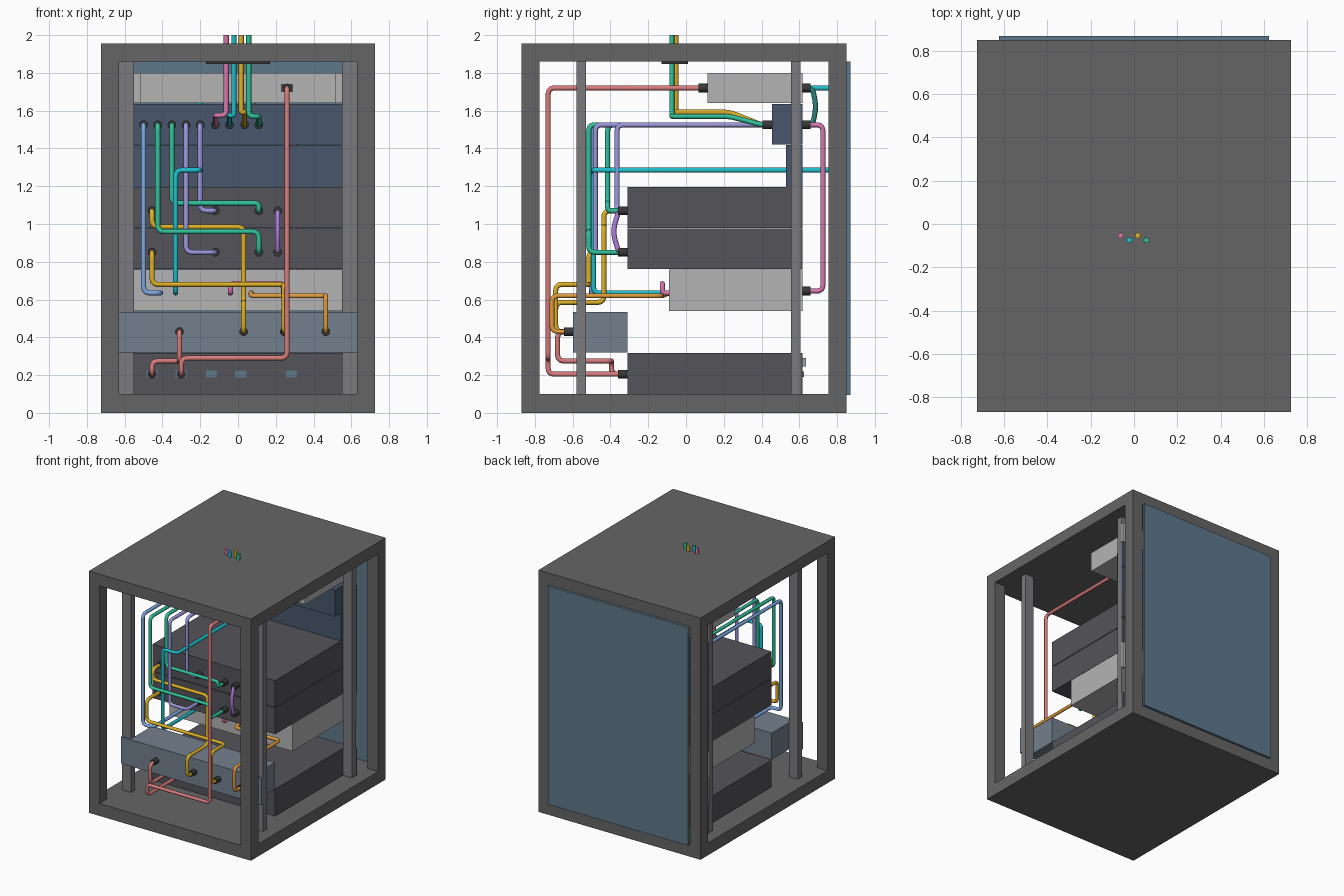
import bpy
from mathutils import Vector

if "Cube" in bpy.data.objects:
    bpy.data.objects.remove(bpy.data.objects["Cube"])

mats = {}


def material(hexcode):
    if hexcode not in mats:
        m = bpy.data.materials.new("paint_" + hexcode)
        rgb = [(int(hexcode[i:i + 2], 16) / 255) ** 2.2 for i in (0, 2, 4)]
        m.diffuse_color = (*rgb, 1)
        m.use_nodes = True
        m.node_tree.nodes["Principled BSDF"].inputs["Base Color"].default_value = m.diffuse_color
        mats[hexcode] = m
    return mats[hexcode]


def box(name, x, y, z, col):
    """Box from (min, max) ranges."""
    bpy.ops.mesh.primitive_cube_add(size=1)
    o = bpy.context.object
    o.name = name
    for i, (a, b) in enumerate((x, y, z)):
        o.location[i] = (a + b) / 2
        o.scale[i] = b - a
    bpy.ops.object.transform_apply(location=True, rotation=False, scale=True)
    o.data.materials.append(material(col))
    return o


def plug(x, face, z, side):
    """Dark cylindrical connector standing off a face along y."""
    bpy.ops.mesh.primitive_cylinder_add(vertices=16, radius=0.023, depth=0.05,
                                        location=(x, face + side * 0.025, z),
                                        rotation=(1.5707963, 0, 0))
    o = bpy.context.object
    o.name = "connector"
    o.data.materials.append(material("3A3A3A"))
    bpy.ops.object.shade_smooth_by_angle()


def cable(name, col, pts, r=0.035, plugs=()):
    """Round tube along a path with filleted corners."""
    p = [Vector(q) for q in pts]
    path = [p[0]]
    for a, b, c in zip(p, p[1:], p[2:]):
        d = min(r, (a - b).length * 0.49, (c - b).length * 0.49)
        s, e = b + (a - b).normalized() * d, b + (c - b).normalized() * d
        for i in range(6):
            t = i / 5
            path.append(s * (1 - t) ** 2 + b * (2 * t * (1 - t)) + e * t * t)
    path.append(p[-1])
    cu = bpy.data.curves.new(name, "CURVE")
    cu.dimensions = "3D"
    cu.bevel_depth = 0.0135
    cu.bevel_resolution = 2
    cu.use_fill_caps = True
    sp = cu.splines.new("POLY")
    sp.points.add(len(path) - 1)
    for q, v in zip(sp.points, path):
        q.co = (*v, 1)
    sp.use_smooth = True
    cu.materials.append(material(col))
    o = bpy.data.objects.new(name, cu)
    bpy.context.collection.objects.link(o)
    for i, side in plugs:
        plug(*pts[i], side)


# Cabinet shell
FRAME, RAIL = "656565", "7A7A7E"
box("cabinet_base", (-.725, .725), (-.87, .85), (0, .10), FRAME)
box("cabinet_roof", (-.725, .725), (-.87, .85), (1.86, 1.955), FRAME)
box("roof_cable_entry", (-.17, .17), (-.13, .01), (1.848, 1.865), "3A3A3A")
for s in (-1, 1):
    for y in ((-.87, -.775), (.755, .85)):
        box("corner_post", sorted((s * .63, s * .725)), y, (.10, 1.86), FRAME)
    for y in ((-.58, -.53), (.555, .605)):
        box("mounting_rail", sorted((s * .55, s * .63)), y, (.10, 1.86), RAIL)
box("door_panel", (-.625, .625), (.85, .87), (.095, 1.86), "5F788A")

# Rack units: name, half width, y range, z range, colour
units = [("router", .52, (.115, .61), (1.64, 1.80), "B2B2B2"),
         ("patch_panel", .55, (.455, .61), (1.42, 1.635), "4A586C"),
         ("blank_panel", .55, (.53, .61), (1.195, 1.417), "4A586C"),
         ("upper_server", .55, (-.31, .61), (.98, 1.195), "55545A"),
         ("lower_server", .55, (-.31, .61), (.762, .975), "55545A"),
         ("network_switch", .55, (-.09, .61), (.54, .76), "B2B2B2"),
         ("power_strip_unit", .55, (-.59, -.31), (.32, .535), "737F8C"),
         ("battery_unit", .55, (-.31, .61), (.10, .318), "55545A")]
for name, w, y, z, col in units:
    box(name, (-w, w), y, z, col)
    f = (-.597, -.58) if name == "power_strip_unit" else (.605, .618)
    box(name + "_faceplate", (-.63, .63), f, z, col)

# Sockets and status display
for x in (-.455, -.30, -.14, .015, .283):
    box("battery_outlet", (x - .03, x + .03), (-.315, -.30), (.188, .225), "5F788A")
box("router_inlet", (.228, .29), (.11, .13), (1.70, 1.74), "4A4A4A")
box("battery_display", (-.12, .12), (.61, .635), (.245, .29), "9AA4AC")
box("battery_button", (-.03, .03), (.61, .625), (.19, .22), "737F8C")

# Power cables
S, P = -.31, -.595
cable("router_power_cable", "D97B7B",
      [(.26, .115, 1.72), (.26, -.73, 1.72), (.26, -.73, .29), (-.30, -.73, .29),
       (-.30, -.73, .205), (-.30, S, .205)], plugs=((0, -1), (5, -1)))
cable("strip_supply_cable", "D97B7B",
      [(-.31, P, .43), (-.31, -.68, .43), (-.31, -.68, .275), (-.31, -.395, .275),
       (-.455, -.395, .275), (-.455, -.395, .205), (-.455, S, .205)],
      plugs=((0, -1), (6, -1)))
cable("upper_server_power_cable", "DDB02C",
      [(-.455, S, 1.07), (-.455, -.435, 1.07), (-.455, -.435, .985), (.03, -.435, .985),
       (.03, -.435, .585), (.03, -.69, .585), (.03, -.69, .43), (.03, P, .43)],
      plugs=((0, -1), (7, -1)))
cable("lower_server_power_cable", "DDB02C",
      [(-.455, S, .85), (-.455, -.515, .85), (-.455, -.515, .68), (.245, -.515, .68),
       (.245, -.69, .68), (.245, -.69, .43), (.245, P, .43)],
      plugs=((0, -1), (6, -1)))
cable("switch_power_cable", "E09A3E",
      [(.07, -.09, .635), (.07, -.13, .62), (.465, -.13, .62), (.465, -.71, .62),
       (.465, -.71, .43), (.465, P, .43)], plugs=((5, -1),))

# Data cables from the patch panel: name, colour, x, depth, drop heights, target
runs = [("switch_uplink", "7BA6E0", -.50, -.50, .635, (-.41, -.09, .635)),
        ("server_link_a", "35C09A", -.425, -.515, .96, (.11, S, .85)),
        ("server_link_b", "35C09A", -.35, -.415, 1.11, (.11, S, 1.07)),
        ("server_link_c", "9B97DE", -.275, -.48, .85, (-.12, S, .85)),
        ("server_link_d", "9B97DE", -.20, -.365, 1.07, (-.12, S, 1.07))]
for name, col, x, d, z, t in runs:
    pts = [(x, .455, 1.525), (x, d, 1.525), (x, d, z), (t[0], d, z)]
    if abs(t[2] - z) > .01:
        pts.append((t[0], d, t[2]))
    pts.append(t)
    ends = [(0, -1)] + ([(len(pts) - 1, -1)] if t[1] == S else [])
    cable(name + "_cable", col, pts, plugs=ends)

# Patch leads and rear loops
cable("server_bridge_cable", "AF7FDC",
      [(.21, S, 1.07), (.21, -.355, 1.07), (.21, -.39, .96), (.21, -.355, .85), (.21, S, .85)],
      r=.06, plugs=((0, -1), (4, -1)))
cable("switch_loop_cable", "D878AE",
      [(-.04, -.09, .635), (-.04, -.125, .635), (-.04, -.125, .685), (.24, -.125, .685),
       (.24, -.125, .635), (.24, -.09, .635)])
cable("router_switch_cable", "25BDCB",
      [(-.33, -.09, .635), (-.33, -.49, .635), (-.33, -.49, 1.285), (-.20, -.49, 1.285),
       (-.20, .80, 1.285), (-.20, .80, 1.72), (-.20, .61, 1.72)], plugs=((6, 1),))
cable("router_patch_cable", "2F857D",
      [(.08, .61, 1.72), (.08, .67, 1.72), (.08, .69, 1.62), (.08, .67, 1.525), (.08, .61, 1.525)],
      r=.05, plugs=((0, 1), (4, 1)))
cable("rear_uplink_cable", "D878AE",
      [(.30, .61, 1.525), (.30, .725, 1.525), (.30, .725, .645), (.30, .61, .645)],
      plugs=((0, 1), (3, 1)))

# Incoming cables through the roof
for col, x0, x1, y, z in (("D878AE", -.062, -.12, -.053, 1.575), ("25BDCB", -.022, -.045, -.075, 1.575),
                          ("DDB02C", .017, .035, -.053, 1.592), ("35C09A", .057, .11, -.075, 1.57)):
    cable("incoming_cable", col,
          [(x0, y, 2.0), (x0, y, z), (x1, y, z), (x1, .23, z), (x1, .40, 1.525), (x1, .455, 1.525)],
          plugs=((5, -1),))
